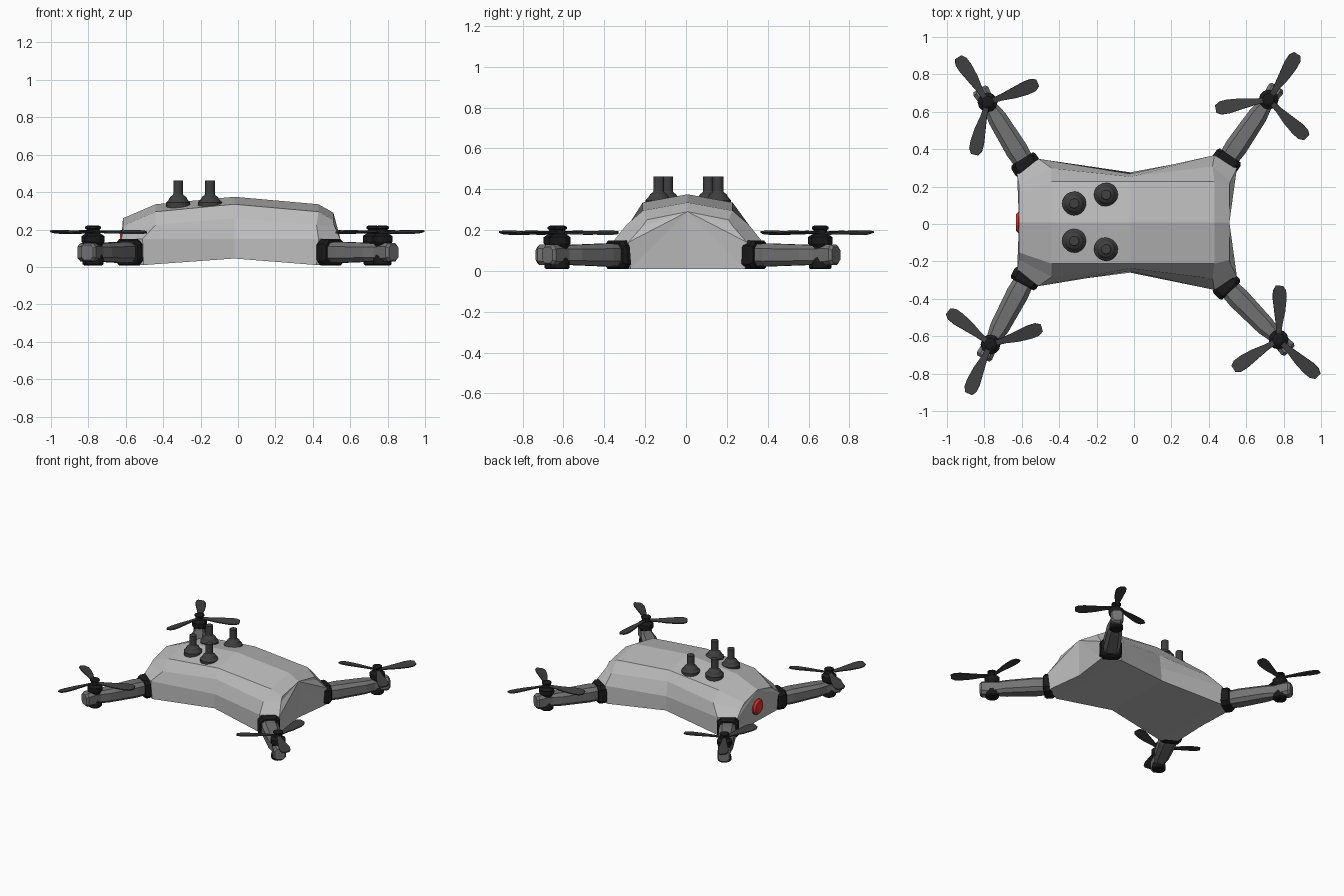
import bpy, bmesh
from math import sin, cos, pi, radians, atan2
from mathutils import Vector, Matrix

if "Cube" in bpy.data.objects:
    bpy.data.objects.remove(bpy.data.objects["Cube"])


def material(name, v, color=None):
    m = bpy.data.materials.new(name)
    m.diffuse_color = color or (v, v, v, 1)
    m.use_nodes = True
    m.node_tree.nodes["Principled BSDF"].inputs["Base Color"].default_value = m.diffuse_color
    return m


LIGHT = material("light_grey", 0.5)
ARM = material("arm_grey", 0.17)
DARK = material("dark_grey", 0.05)
BLACK = material("black", 0.01)
RED = material("red", 0, (0.8, 0.03, 0.03, 1))


def finish(name, bm, mat, matrix=Matrix()):
    bmesh.ops.recalc_face_normals(bm, faces=bm.faces)
    me = bpy.data.meshes.new(name)
    bm.to_mesh(me)
    bm.free()
    me.transform(matrix)
    me.materials.append(mat)
    ob = bpy.data.objects.new(name, me)
    bpy.context.collection.objects.link(ob)
    return ob


def add_loft(bm, rings, cap=True):
    vs = [[bm.verts.new(p) for p in ring] for ring in rings]
    n = len(vs[0])
    for a, b in zip(vs, vs[1:]):
        for i in range(n):
            j = (i + 1) % n
            bm.faces.new((a[i], a[j], b[j], b[i]))
    if cap:
        bm.faces.new(vs[0])
        bm.faces.new(vs[-1])
    return vs


def turned(name, profile, mat, matrix, sides=16):
    bm = bmesh.new()
    add_loft(bm, [[(r * cos(2 * pi * i / sides), r * sin(2 * pi * i / sides), z)
                   for i in range(sides)] for r, z in profile])
    return finish(name, bm, mat, matrix)


def chamfered(x, w, h, c):
    # eight-sided ring across the local x axis
    return [(x, y, z) for y, z in ((w, h - c), (w - c, h), (c - w, h), (-w, h - c),
                                   (-w, c - h), (c - w, -h), (w - c, -h), (w, c - h))]


# Body: half sections along x, from ridge to bottom centre, mirrored in y
sections = [
    [(-.615, 0, .26), (-.615, .16, .22), (-.615, .20, .19), (-.625, .26, .14), (-.61, .26, .01), (-.60, 0, .01)],
    [(-.44, 0, .335), (-.44, .22, .295), (-.44, .29, .225), (-.51, .34, .15), (-.505, .33, .01), (-.505, 0, .01)],
    [(-.02, 0, .375), (-.02, .22, .335), (-.02, .245, .26), (-.02, .26, .15), (-.02, .268, .045), (-.02, 0, .045)],
    [(.43, 0, .335), (.43, .22, .295), (.42, .30, .225), (.43, .36, .15), (.42, .35, .01), (.42, 0, .01)],
    [(.51, 0, .29), (.51, .20, .25), (.515, .22, .22), (.55, .29, .14), (.54, .28, .01), (.505, 0, .01)],
]
bm = bmesh.new()
rings = add_loft(bm, [s + [(x, -y, z) for x, y, z in s[4:0:-1]] for s in sections], cap=False)
for ring in (rings[0], rings[-1]):
    for i in range(1, 9):
        bm.faces.new((ring[0], ring[i], ring[i + 1]))
finish("body", bm, LIGHT, Matrix.Translation((0, .008, 0)))

# Rear lamp
turned("rear_lamp", [(.058, -.02), (.058, .005), (.045, .018)], RED,
       Matrix.Translation((-.613, .008, .13)) @ Matrix.Rotation(-pi / 2, 4, 'Y'))

# Sensor posts on the roof
for i, (x, y) in enumerate([(-.32, .11), (-.15, .157), (-.32, -.09), (-.15, -.134)]):
    turned(f"sensor_post_{i + 1}",
           [(.064, .29), (.064, .345), (.052, .357), (.042, .375), (.03, .383), (.026, .39), (.026, .462)],
           DARK, Matrix.Translation((x, y, 0)), 20)

# Arms: collar centre, motor centre, blade angles
corners = {
    "back_left": ((-.58, .318), (-.783, .65), (21, 123, 256)),
    "front_left": ((-.58, -.292), (-.767, -.644), (18, 142, 246)),
    "back_right": ((.495, .337), (.72, .665), (58, 190, 315)),
    "front_right": ((.495, -.332), (.773, -.618), (89, 213, 317)),
}
blade_stations = [(.01, -.012, .012), (.08, -.019, .016), (.15, -.033, .026),
                  (.22, -.039, .036), (.262, -.036, .035), (.288, -.019, .02)]

for name, (base, hub, angles) in corners.items():
    d = Vector(hub) - Vector(base)
    L = d.length
    frame = Matrix.Translation((*base, .078)) @ Matrix.Rotation(atan2(d.y, d.x), 4, 'Z')

    # Collar
    bm = bmesh.new()
    add_loft(bm, [chamfered(-.035, .07, .066, .025), chamfered(-.02, .077, .07, .025),
                  chamfered(.02, .077, .07, .025), chamfered(.035, .068, .062, .025)])
    finish(name + "_collar", bm, BLACK, frame)

    # Arm with rounded tip
    bm = bmesh.new()
    add_loft(bm, [chamfered(-.03, .05, .05, .02), chamfered(.09, .06, .056, .025),
                  chamfered(L - .10, .052, .05, .022), chamfered(L - .03, .038, .046, .018),
                  chamfered(L + .03, .042, .05, .018), chamfered(L + .07, .046, .05, .02),
                  chamfered(L + .085, .036, .04, .016)])
    finish(name + "_arm", bm, ARM, frame)

    # Motor and hub
    at_hub = Matrix.Translation((*hub, 0))
    turned(name + "_motor",
           [(.04, .008), (.048, .015), (.048, .04), (.04, .07), (.04, .115), (.053, .135),
            (.053, .165), (.03, .18), (.026, .2), (.034, .205), (.034, .215), (.02, .222)],
           BLACK, at_hub, 12)

    # Three pitched blades
    bm = bmesh.new()
    for a in angles:
        pose = (Matrix.Translation((0, 0, .187)) @ Matrix.Rotation(radians(a), 4, 'Z')
                @ Matrix.Rotation(radians(10), 4, 'X'))
        add_loft(bm, [[pose @ Vector(p) for p in ((r, lo, -.004), (r, hi, -.004), (r, hi, .004), (r, lo, .004))]
                      for r, lo, hi in blade_stations])
    finish(name + "_rotor", bm, DARK, at_hub)
